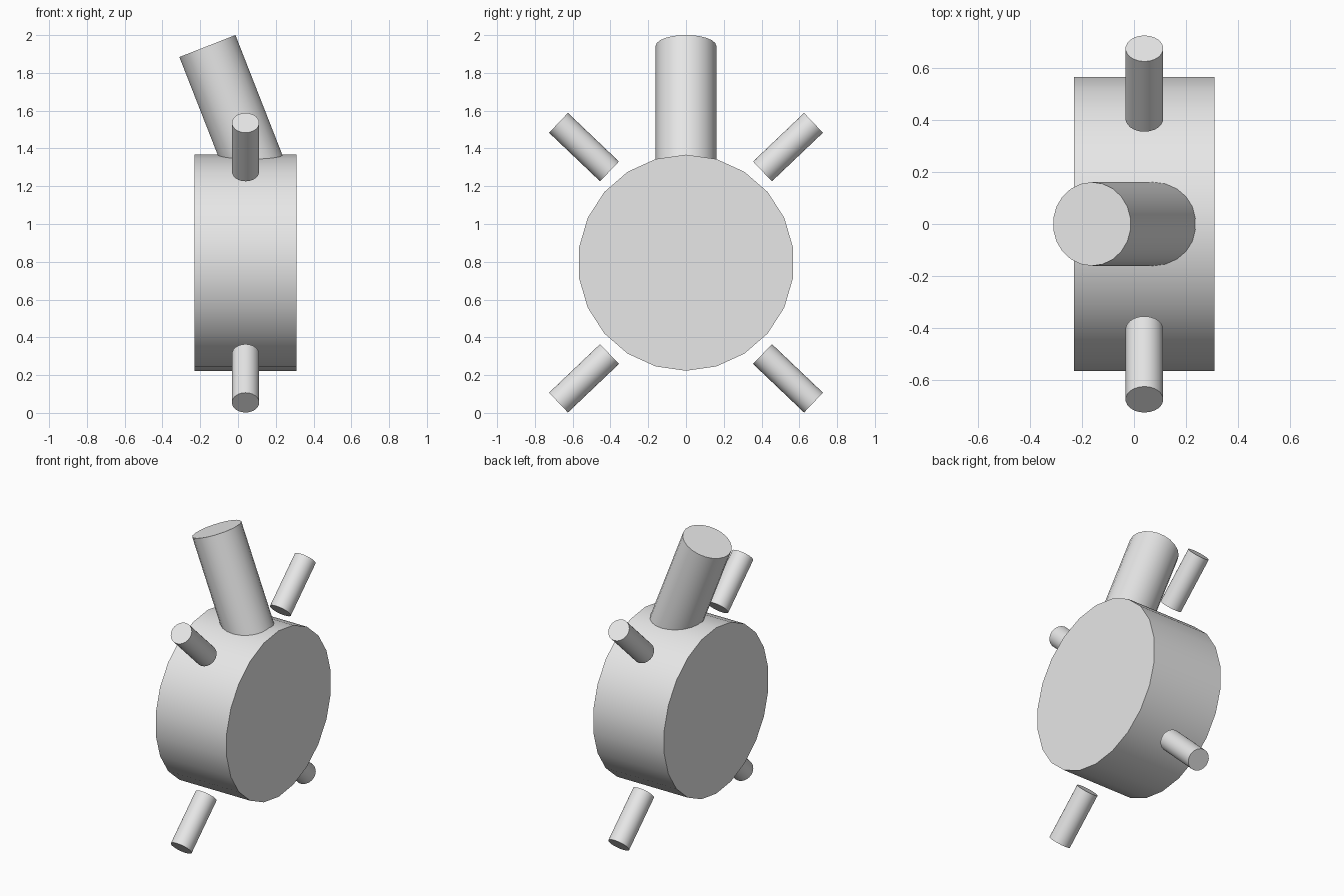
import bpy
from math import radians, sin, cos

cube = bpy.data.objects.get("Cube")
if cube:
    bpy.data.objects.remove(cube, do_unlink=True)

SIDES = 22
MID_X, MID_Z = 0.04, 0.795   # centre of the drum

grey = bpy.data.materials.new("light_grey")
grey.use_nodes = True
grey.diffuse_color = (0.8, 0.8, 0.8, 1)
grey.node_tree.nodes["Principled BSDF"].inputs["Base Color"].default_value = (0.8, 0.8, 0.8, 1)


def cylinder(name, radius, length, centre, turn):
    """Closed cylinder, smooth around the wall with sharp rims."""
    bpy.ops.mesh.primitive_cylinder_add(
        vertices=SIDES, radius=radius, depth=length, location=centre,
        rotation=[radians(a) for a in turn])
    obj = bpy.context.object
    obj.name = name
    obj.data.materials.append(grey)
    bpy.ops.object.shade_smooth_by_angle(angle=radians(30))
    return obj


# Main drum, lying along x
cylinder("drum", 0.572, 0.54, (MID_X, 0, MID_Z), (90, 0, 90))

# Leaning neck, its lower end sunk into the drum
lean, neck_length = 21.4, 0.8
half = neck_length / 2
cylinder("neck", 0.161, neck_length,
         (-0.162 + half * sin(radians(lean)), 0, 1.942 - half * cos(radians(lean))),
         (0, -lean, 0))

# Four loose pegs radiating around the drum
for side, y_sign in (("front", -1), ("back", 1)):
    for level, z_sign in (("upper", 1), ("lower", -1)):
        cylinder(f"{level}_{side}_peg", 0.0725, 0.373,
                 (MID_X, y_sign * 0.54, MID_Z + z_sign * 0.612),
                 (-46.4 * y_sign * z_sign, 0, 0))
